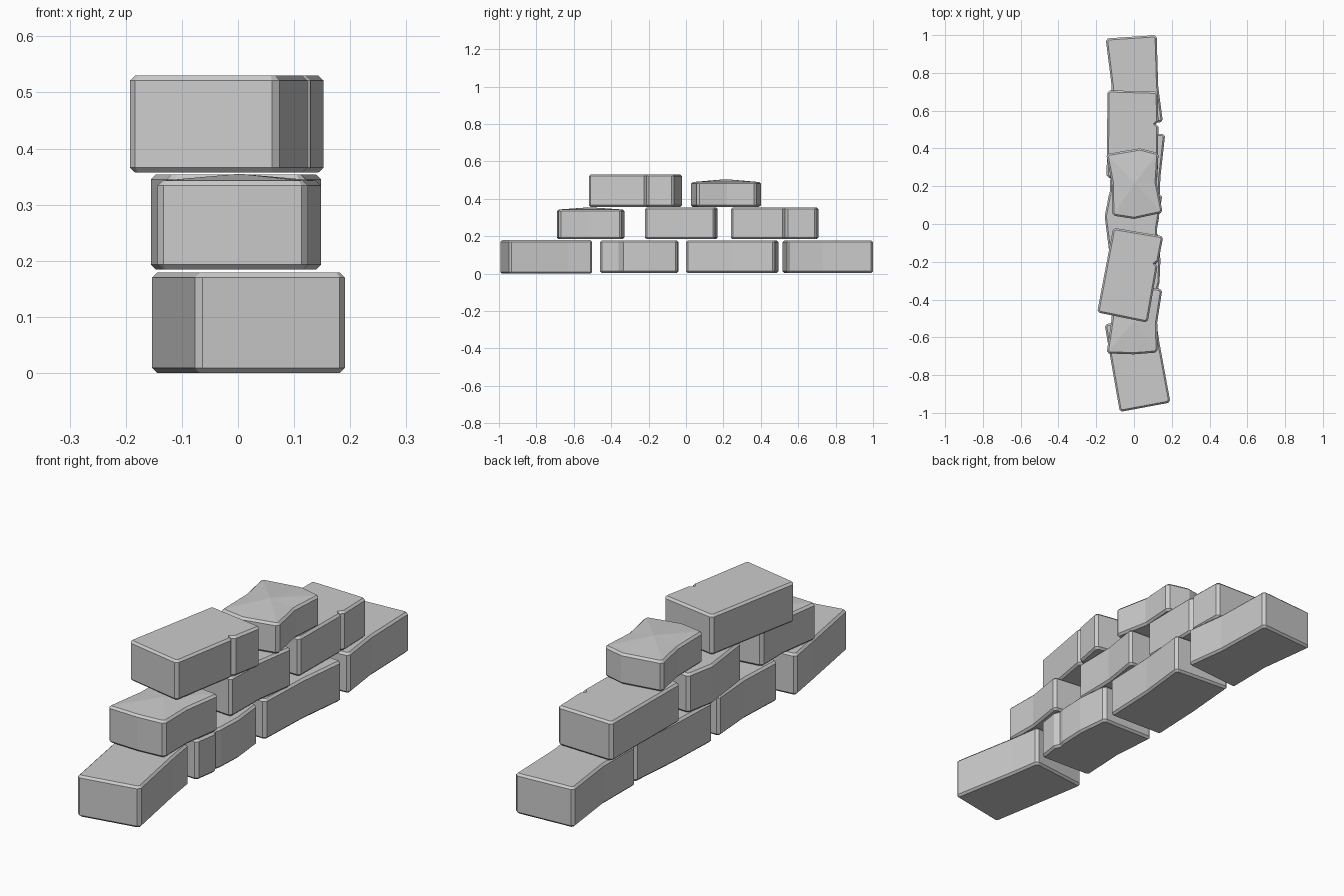
import bpy, bmesh
from math import radians
from mathutils import Vector

if "Cube" in bpy.data.objects:
    bpy.data.objects.remove(bpy.data.objects["Cube"])

BEVEL = 0.009


def chamfer(pts, size=0.012):
    # cut sharp convex plan corners (outline runs counter-clockwise)
    out = []
    n = len(pts)
    for i, p in enumerate(pts):
        a = (p - pts[i - 1]).normalized()
        b = (pts[(i + 1) % n] - p).normalized()
        if a.cross(b) > 0 and a.angle(b) > radians(60):
            out += [p - a * size, p + b * size]
        else:
            out.append(p)
    return out


def inset(pts, d):
    out = []
    n = len(pts)
    for i, p in enumerate(pts):
        a = (p - pts[i - 1]).normalized()
        b = (pts[(i + 1) % n] - p).normalized()
        na, nb = Vector((-a.y, a.x)), Vector((-b.y, b.x))
        out.append(p + (na + nb) * d / (1 + na.dot(nb)))
    return out


def stone(name, outline, z0, z1, crown=0.0):
    # chamfered stone block from a plan outline, optional raised top centre
    pts = chamfer([Vector(p) for p in outline])
    small = inset(pts, BEVEL)
    bm = bmesh.new()
    rings = []
    for loop, z in ((small, z0), (pts, z0 + BEVEL), (pts, z1 - BEVEL), (small, z1)):
        rings.append([bm.verts.new((p.x, p.y, z)) for p in loop])
    n = len(pts)
    for lo, hi in zip(rings, rings[1:]):
        for i in range(n):
            j = (i + 1) % n
            bm.faces.new((lo[i], lo[j], hi[j], hi[i]))
    bm.faces.new(rings[0][::-1])
    top = bm.faces.new(rings[-1])
    if crown:
        res = bmesh.ops.poke(bm, faces=[top])
        res["verts"][0].co.z = z1 + crown
    mesh = bpy.data.meshes.new(name)
    bm.to_mesh(mesh)
    bm.free()
    obj = bpy.data.objects.new(name, mesh)
    bpy.context.collection.objects.link(obj)


# bottom row, front to back
stone("bottom_stone_1", [(-.075, -.995), (.193, -.945), (.135, -.63), (.115, -.5),
                         (-.155, -.53), (-.13, -.68)], 0, .179)
stone("bottom_stone_2", [(-.125, -.45), (.125, -.46), (.14, -.36), (.128, -.335), (.135, -.31),
                         (.14, -.19), (.125, -.045), (-.13, -.04), (-.115, -.24)], .004, .178)
stone("bottom_stone_3", [(-.135, .01), (.13, 0), (.14, .25), (.165, .475),
                         (-.105, .495), (-.125, .25)], .004, .178)
stone("bottom_stone_4", [(-.12, .515), (.153, .54), (.128, .73), (.12, 1),
                         (-.15, .982), (-.118, .73)], .004, .178)

# middle row
stone("middle_stone_1", [(-.145, -.685), (0, -.69), (.125, -.68), (.123, -.52), (.15, -.345),
                         (.02, -.33), (-.12, -.35), (-.118, -.5)], .184, .343, .012)
stone("middle_stone_2", [(-.125, -.2), (.12, -.22), (.123, -.02), (.15, .155),
                         (-.13, .17), (-.155, .04)], .184, .354)
stone("middle_stone_3", [(-.145, .245), (.125, .24), (.129, .515), (.115, .53), (.129, .545),
                         (.125, .7), (-.14, .708)], .184, .354)

# top row
stone("top_stone_1", [(-.195, -.468), (.072, -.522), (.124, -.225), (.113, -.21), (.129, -.198),
                      (.155, -.065), (-.11, -.02)], .357, .53)
stone("top_stone_2", [(-.115, .045), (0, .027), (.152, .06), (.12, .22), (.13, .375),
                      (.03, .4), (-.147, .37), (-.118, .22)], .357, .49, .015)
